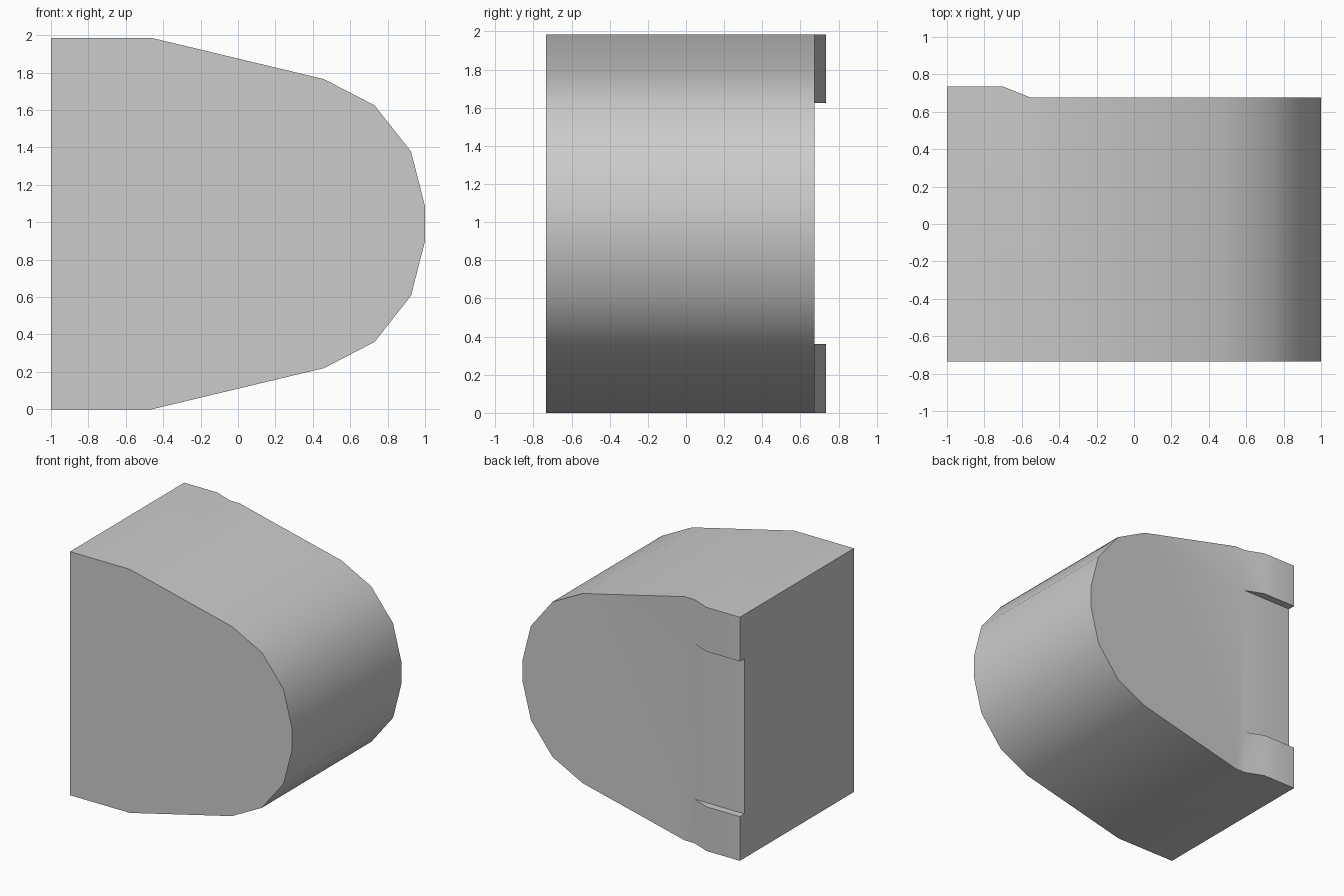
import bpy, bmesh, math
from mathutils import Vector

if "Cube" in bpy.data.objects:
    bpy.data.objects.remove(bpy.data.objects["Cube"])

BACK, LIP = 0.675, 0.735
HEIGHT = 1.985


def prism(name, points, offset):
    """Solid made by sweeping a closed outline along an offset vector."""
    bm = bmesh.new()
    face = bm.faces.new([bm.verts.new(p) for p in points])
    swept = bmesh.ops.extrude_face_region(bm, geom=[face])["geom"]
    verts = [g for g in swept if isinstance(g, bmesh.types.BMVert)]
    bmesh.ops.translate(bm, verts=verts, vec=Vector(offset))
    bmesh.ops.recalc_face_normals(bm, faces=bm.faces)
    mesh = bpy.data.meshes.new(name)
    bm.to_mesh(mesh)
    bm.free()
    obj = bpy.data.objects.new(name, mesh)
    bpy.context.collection.objects.link(obj)
    return obj


def cut(target, cutter):
    cutter.hide_render = True
    mod = target.modifiers.new("cut", "BOOLEAN")
    mod.operation, mod.solver, mod.object = "DIFFERENCE", "EXACT", cutter
    bpy.context.view_layer.objects.active = target
    bpy.ops.object.modifier_apply(modifier=mod.name)
    bpy.data.objects.remove(cutter)


# Rounded-nose block: lower half of the side outline, mirrored upward
lower = [(-1, 0), (-0.46, 0), (0.46, 0.22), (0.73, 0.36), (0.925, 0.607), (1, 0.9)]
outline = lower + [(x, HEIGHT - z) for x, z in reversed(lower)]
block = prism("rounded_block", [(x, -LIP, z) for x, z in outline], (0, 2 * LIP, 0))

# Back face stepped down behind the sloped lip
step = [(-0.8625, 0.8), (-0.7, LIP), (-0.55, BACK), (1.1, BACK), (1.1, 0.8)]
cut(block, prism("step_cutter", [(x, y, -0.1) for x, y in step], (0, 0, 2.2)))

# Notch that splits the lip into an upper and a lower tab
notch = [(-1.1, BACK), (-0.55, BACK), (-0.55, 0.8), (-1.1, 0.8)]
cut(block, prism("notch_cutter", [(x, y, 0.36) for x, y in notch],
                 (0, 0, HEIGHT - 0.72)))

# Smooth nose with crisp outline edges
bpy.ops.object.select_all(action="DESELECT")
block.select_set(True)
bpy.context.view_layer.objects.active = block
bpy.ops.object.shade_smooth_by_angle(angle=math.radians(30))
